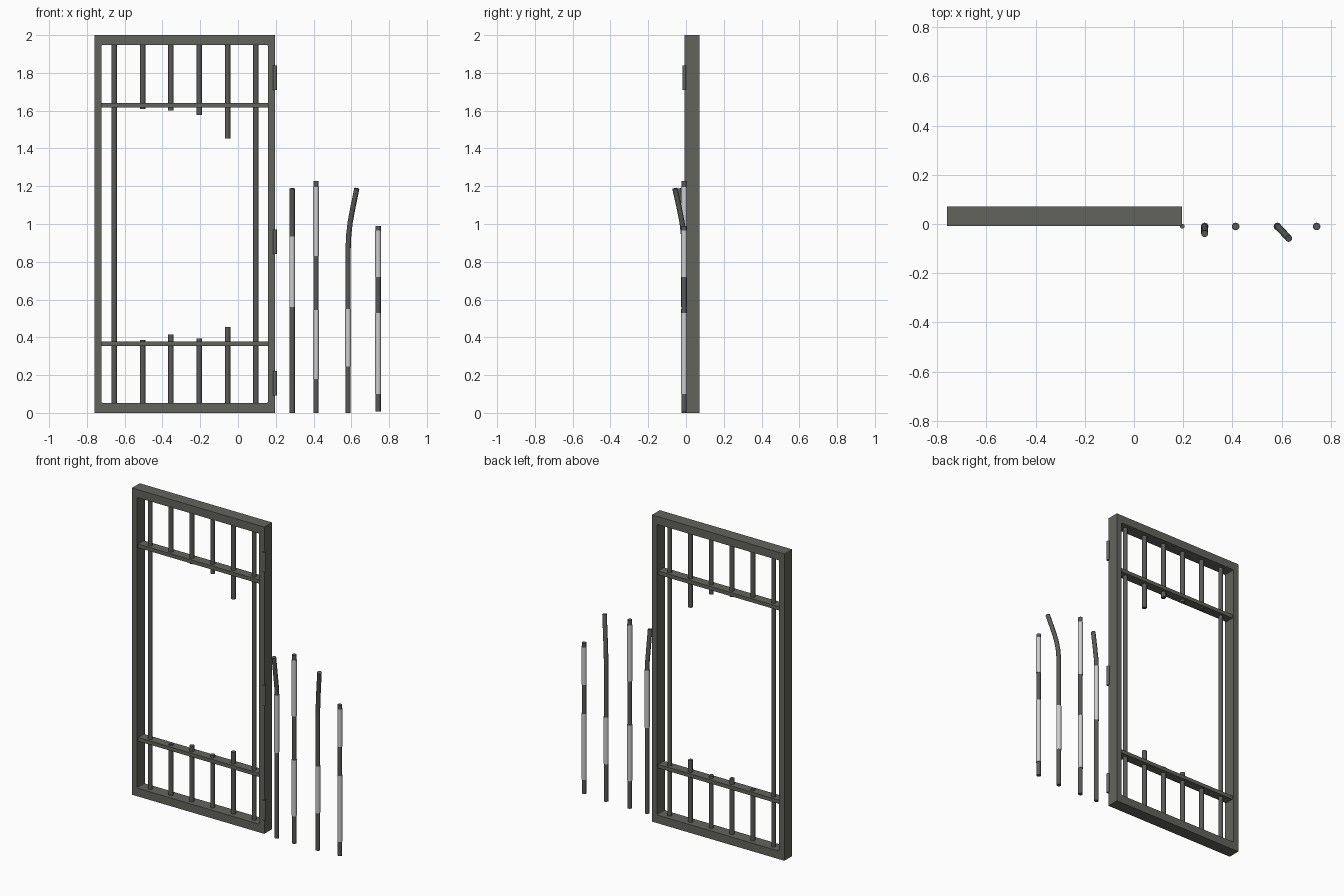
import bpy, bmesh, math
from mathutils import Vector

if "Cube" in bpy.data.objects:
    bpy.data.objects.remove(bpy.data.objects["Cube"])


def material(name, col):
    m = bpy.data.materials.new(name)
    m.diffuse_color = (*col, 1)
    m.use_nodes = True
    m.node_tree.nodes["Principled BSDF"].inputs["Base Color"].default_value = m.diffuse_color
    return m


IRON = material("grey iron", (0.125, 0.125, 0.11))
STEEL = material("dark bar steel", (0.10, 0.10, 0.095))
WORN = material("bare light metal", (0.62, 0.62, 0.62))


def finish(name, bm, mat, smooth=False):
    bmesh.ops.recalc_face_normals(bm, faces=bm.faces[:])
    me = bpy.data.meshes.new(name)
    bm.to_mesh(me)
    bm.free()
    me.materials.append(mat)
    ob = bpy.data.objects.new(name, me)
    bpy.context.collection.objects.link(ob)
    if smooth:
        bpy.ops.object.select_all(action='DESELECT')
        ob.select_set(True)
        bpy.context.view_layer.objects.active = ob
        bpy.ops.object.shade_smooth_by_angle(angle=math.radians(40))
    return ob


def box(name, x, y, z, mat):
    bm = bmesh.new()
    bmesh.ops.create_cube(bm, size=1)
    for v in bm.verts:
        v.co = [(a[0] + a[1]) / 2 + c * (a[1] - a[0]) for a, c in zip((x, y, z), v.co)]
    return finish(name, bm, mat)


def tube(name, pts, r, mat, n=16):
    """Round capped bar swept along a mostly upright path."""
    pts = [Vector(p) for p in pts]
    bm = bmesh.new()
    rings = []
    for i, p in enumerate(pts):
        t = (pts[min(i + 1, len(pts) - 1)] - pts[max(i - 1, 0)]).normalized()
        q = Vector((0, 0, 1)).rotation_difference(t)
        rings.append([bm.verts.new(p + q @ Vector((r * math.cos(2 * math.pi * k / n),
                                                   r * math.sin(2 * math.pi * k / n), 0)))
                      for k in range(n)])
    for a, b in zip(rings, rings[1:]):
        for k in range(n):
            bm.faces.new((a[k], a[(k + 1) % n], b[(k + 1) % n], b[k]))
    bm.faces.new(rings[0][::-1])
    bm.faces.new(rings[-1])
    return finish(name, bm, mat, True)


# Door frame: rectangular ring with slightly rounded inner corners
X0, X1, Y0, Y1 = -0.76, 0.195, -0.008, 0.072
bm = bmesh.new()
outer = [(X0, 0), (X1, 0), (X1, 2), (X0, 2)]
inner = [(X0 + 0.037, 0.053), (X1 - 0.037, 0.053), (X1 - 0.037, 1.948), (X0 + 0.037, 1.948)]
loops = [[bm.verts.new((x, y, z)) for x, z in lp] for lp, y in
         ((outer, Y0), (inner, Y0), (inner, Y1), (outer, Y1))]
for a, b in zip(loops, loops[1:] + loops[:1]):
    for k in range(4):
        bm.faces.new((a[k], a[(k + 1) % 4], b[(k + 1) % 4], b[k]))
corners = [e for e in bm.edges if all(v in loops[1] + loops[2] for v in e.verts)
           and abs(e.verts[0].co.y - e.verts[1].co.y) > 0.01]
bmesh.ops.bevel(bm, geom=corners, offset=0.007, segments=2, affect='EDGES', profile=0.5)
finish("door_frame", bm, IRON)

# Flat cross rails
for label, z in (("lower", 0.367), ("upper", 1.628)):
    box(label + "_cross_rail", (X0 + 0.036, X1 - 0.036), (0.002, 0.062),
        (z - 0.012, z + 0.012), IRON)

# Whole bars and the stubs of the broken bars
YB, R = 0.032, 0.0145
for label, x in (("left", -0.655), ("right", 0.095)):
    tube(label + "_whole_bar", [(x, YB, 0.05), (x, YB, 1.95)], R, STEEL)
stubs = ((-0.505, 0.385, 1.608), (-0.355, 0.415, 1.602), (-0.205, 0.395, 1.578), (-0.055, 0.455, 1.452))
for i, (x, lo, hi) in enumerate(stubs):
    tube(f"lower_stub_{i + 1}", [(x, YB, 0.05), (x, YB, lo)], R, STEEL)
    tube(f"upper_stub_{i + 1}", [(x, YB, hi), (x, YB, 1.95)], R, STEEL)

# Hinge barrels
for i, z in enumerate((0.157, 0.905, 1.775)):
    tube(f"hinge_{i + 1}", [(0.196, -0.009, z - 0.065), (0.196, -0.009, z + 0.065)], 0.01, IRON, 12)

# Loose bars: path and height ranges of the light worn bands
YL = -0.01
loose = (
    ([(0.287, YL, 0), (0.287, YL, 0.93), (0.287, YL - 0.003, 0.99),
      (0.287, YL - 0.011, 1.05), (0.287, YL - 0.03, 1.188)], [(0.56, 0.935)]),
    ([(0.413, YL, 0), (0.413, YL, 1.228)], [(0.18, 0.545), (0.83, 1.195)]),
    ([(0.583, YL, 0), (0.583, YL, 0.87), (0.586, YL - 0.003, 0.94),
      (0.594, YL - 0.011, 1.01), (0.608, YL - 0.026, 1.085), (0.629, YL - 0.049, 1.188)], [(0.245, 0.55)]),
    ([(0.742, YL, 0.008), (0.742, YL, 0.99)], [(0.10, 0.53), (0.72, 0.965)]),
)
for i, (path, bands) in enumerate(loose):
    tube(f"loose_bar_{i + 1}", path, 0.0138, STEEL)
    x = path[0][0]
    for j, (a, b) in enumerate(bands):
        tube(f"light_band_{i + 1}_{j + 1}", [(x, YL, a), (x, YL, b)], 0.0155, WORN)
